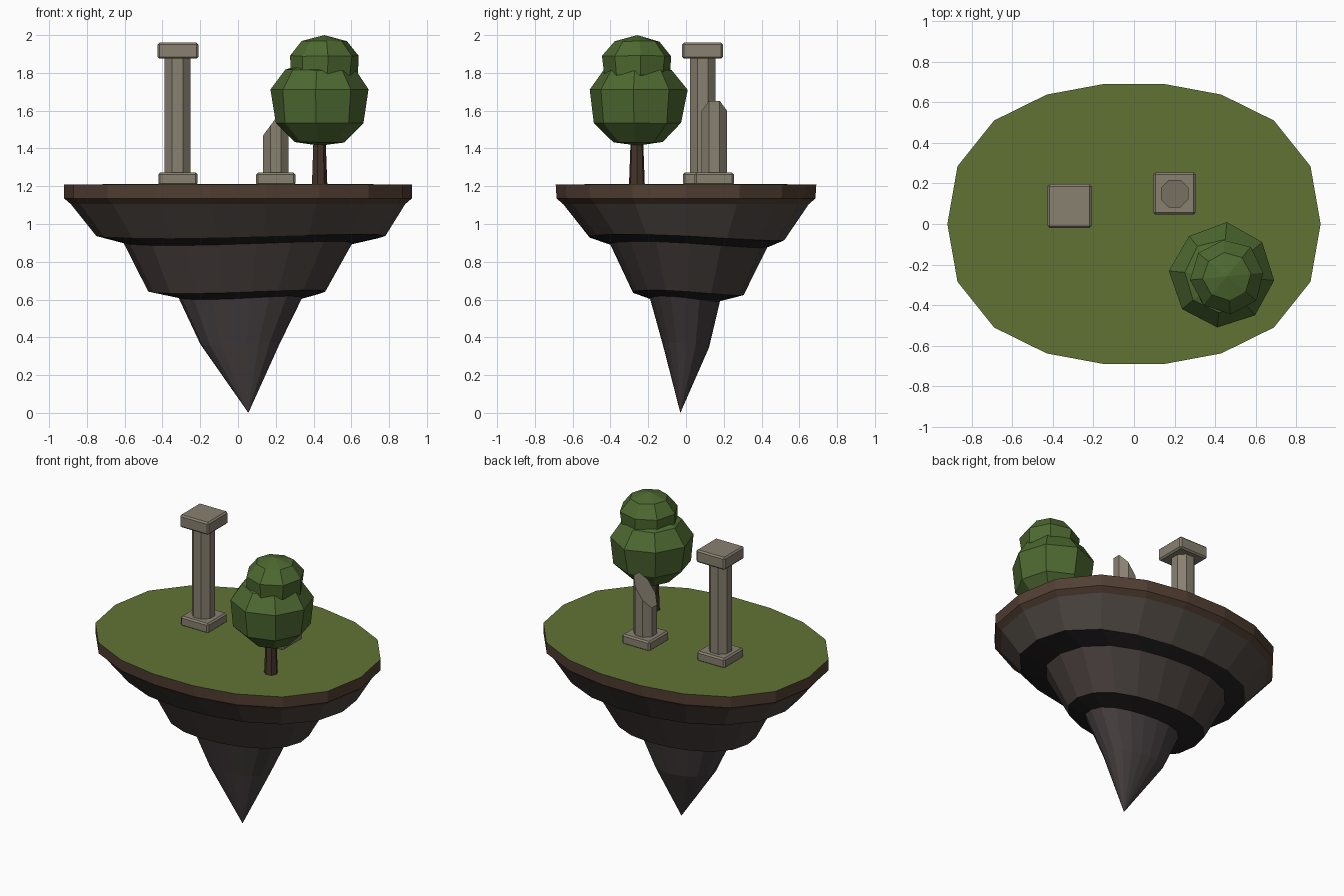
import bpy, bmesh, math, random
from mathutils import Vector

if "Cube" in bpy.data.objects:
    bpy.data.objects.remove(bpy.data.objects["Cube"])

random.seed(4)


def material(name, rgb):
    m = bpy.data.materials.new(name)
    m.diffuse_color = (*rgb, 1)
    m.use_nodes = True
    m.node_tree.nodes["Principled BSDF"].inputs["Base Color"].default_value = m.diffuse_color
    return m


GRASS = material("grass", (0.12, 0.17, 0.035))
SOIL = material("soil", (0.085, 0.05, 0.033))
ROCK1 = material("upper_rock", (0.075, 0.062, 0.052))
ROCK2 = material("middle_rock", (0.062, 0.048, 0.044))
ROCK3 = material("lower_rock", (0.06, 0.048, 0.05))
SEAM = material("rock_seam", (0.018, 0.015, 0.017))
BARK = material("bark", (0.06, 0.035, 0.025))
LEAF = material("leaves", (0.075, 0.14, 0.03))
STONE = material("stone", (0.25, 0.22, 0.165))


def finish(name, bm, mats):
    bmesh.ops.recalc_face_normals(bm, faces=bm.faces)
    me = bpy.data.meshes.new(name)
    bm.to_mesh(me)
    bm.free()
    for m in mats:
        me.materials.append(m)
    ob = bpy.data.objects.new(name, me)
    bpy.context.collection.objects.link(ob)
    return ob


def loft(name, rings, mats, bands=None):
    """Skin rings of points; a one-point ring is an apex, open ends are capped."""
    bm = bmesh.new()
    vs = [[bm.verts.new(p) for p in r] for r in rings]
    for k, (a, b) in enumerate(zip(vs, vs[1:])):
        n = max(len(a), len(b))
        for i in range(n):
            j = (i + 1) % n
            if len(a) == 1:
                f = bm.faces.new((a[0], b[i], b[j]))
            elif len(b) == 1:
                f = bm.faces.new((a[i], a[j], b[0]))
            else:
                f = bm.faces.new((a[i], a[j], b[j], b[i]))
            f.material_index = bands[k] if bands else 0
    for r in (vs[0], vs[-1]):
        if len(r) > 2:
            bm.faces.new(r)
    return finish(name, bm, mats)


# Island outline: one quarter, mirrored to 18 points
quarter = [(0.92, 0), (0.87, 0.285), (0.69, 0.51), (0.43, 0.638), (0.15, 0.69)]
half = quarter + [(-x, y) for x, y in reversed(quarter)]
outline = half + [(x, -y) for x, y in reversed(half[1:-1])]


def island_ring(z, x0, x1, y0, y1, wave=0.0):
    """Outline stretched to the given bounds, with a gentle wave in height."""
    pts = []
    for x, y in outline:
        u, v = x / 0.92, y / 0.69
        a = math.atan2(v, u)
        pts.append(((x0 + x1) / 2 + u * (x1 - x0) / 2,
                    (y0 + y1) / 2 + v * (y1 - y0) / 2,
                    z + wave * (math.sin(2 * a + 2.6) - 0.6 * math.sin(a))))
    return pts


rim = island_ring(1.21, -0.92, 0.92, -0.69, 0.69)

# Grass top, with its soil edge below
loft("grass_top", [rim, [(0, 0, 1.212)]], [GRASS])
loft("soil_rim", [rim, island_ring(1.135, -0.92, 0.92, -0.685, 0.685),
                  island_ring(1.105, -0.885, 0.885, -0.65, 0.65)], [SOIL])

# Stepped rock with dark ledges, tapering to a point
loft("rock_underside", [
    island_ring(1.105, -0.885, 0.885, -0.65, 0.65),
    island_ring(0.93, -0.75, 0.78, -0.51, 0.52, 0.012),
    island_ring(0.892, -0.605, 0.605, -0.40, 0.43, 0.012),
    island_ring(0.637, -0.475, 0.462, -0.28, 0.305, 0.01),
    island_ring(0.605, -0.315, 0.34, -0.19, 0.18, 0.01),
    island_ring(0.36, -0.2, 0.22, -0.122, 0.122, 0.01),
    [(0.055, -0.03, 0)]],
    [ROCK1, SEAM, ROCK2, ROCK3], [0, 1, 2, 1, 3, 3])


# Columns
def block(name, x, y, w, z0, z1):
    bm = bmesh.new()
    bmesh.ops.create_cube(bm, size=1)
    bmesh.ops.scale(bm, vec=(w, w, z1 - z0), verts=bm.verts)
    bmesh.ops.translate(bm, vec=(x, y, (z0 + z1) / 2), verts=bm.verts)
    bmesh.ops.bevel(bm, geom=bm.edges[:], offset=0.01, segments=1, affect='EDGES')
    finish(name, bm, [STONE])


def shaft(name, x, y, top, slope=0.0):
    """Octagonal shaft with a flat side to the front; slope cuts the top."""
    r = 0.068 / math.cos(math.pi / 8)
    pts = [(r * math.cos((i + 0.5) * math.pi / 4), r * math.sin((i + 0.5) * math.pi / 4))
           for i in range(8)]
    loft(name, [[(x + u, y + v, 1.25) for u, v in pts],
                [(x + u, y + v, top + slope * u) for u, v in pts]], [STONE])


block("tall_column_base", -0.318, 0.088, 0.208, 1.205, 1.272)
shaft("tall_column_shaft", -0.32, 0.088, 1.89)
block("tall_column_capital", -0.318, 0.088, 0.216, 1.875, 1.96)
block("broken_column_base", 0.2, 0.15, 0.208, 1.205, 1.272)
shaft("broken_column_shaft", 0.2, 0.15, 1.56, 1.36)


# Tree
def round_rings(profile, cx, cy, n, turn=0.0, jitter=0.0):
    rings = []
    for r, z in profile:
        if r == 0:
            rings.append([(cx, cy, z)])
            continue
        ring = []
        for i in range(n):
            a = turn + i * math.tau / n
            q = r * (1 + random.uniform(-jitter, jitter))
            ring.append((cx + q * math.cos(a), cy + q * math.sin(a),
                         z + random.uniform(-jitter, jitter) * 0.1))
        rings.append(ring)
    return rings


loft("tree_trunk", round_rings([(0.043, 1.205), (0.032, 1.5)], 0.43, -0.26, 7), [BARK])
loft("lower_foliage", round_rings(
    [(0, 1.415), (0.13, 1.433), (0.235, 1.535), (0.26, 1.712), (0.185, 1.815), (0, 1.88)],
    0.434, -0.255, 8, -0.09, 0.025), [LEAF])
loft("upper_foliage", round_rings(
    [(0, 1.7), (0.12, 1.73), (0.178, 1.79), (0.184, 1.89), (0.118, 1.967), (0, 2.0)],
    0.457, -0.258, 8, 0.1, 0.025), [LEAF])
